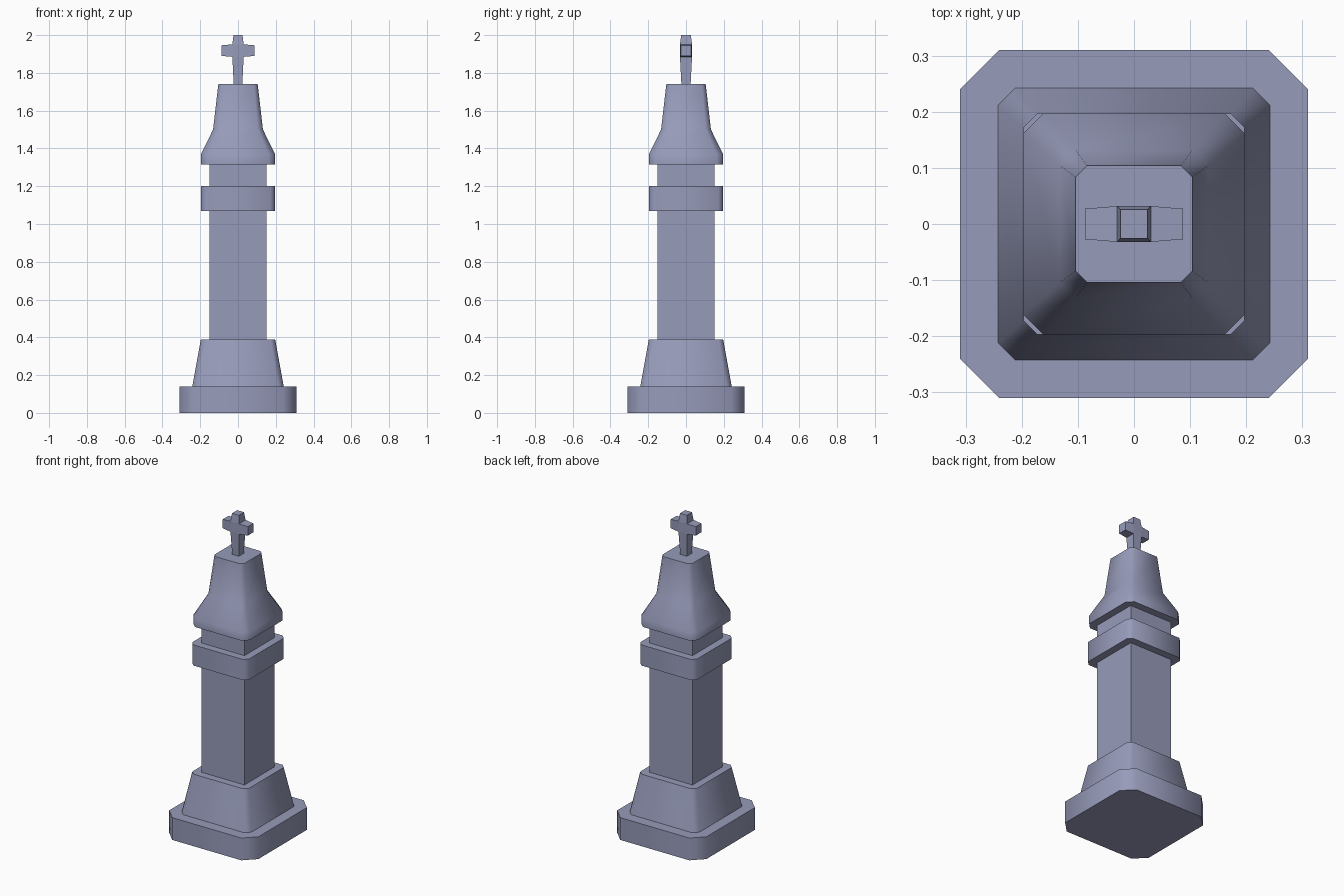
import bpy, bmesh, math
from mathutils import Vector

if "Cube" in bpy.data.objects:
    bpy.data.objects.remove(bpy.data.objects["Cube"])

stone = bpy.data.materials.new("blue_grey_stone")
stone.diffuse_color = (0.31, 0.33, 0.49, 1)
stone.use_nodes = True
stone.node_tree.nodes["Principled BSDF"].inputs["Base Color"].default_value = stone.diffuse_color


def finish(bm, name, smooth=True):
    bmesh.ops.recalc_face_normals(bm, faces=bm.faces)
    me = bpy.data.meshes.new(name)
    bm.to_mesh(me)
    bm.free()
    me.materials.append(stone)
    ob = bpy.data.objects.new(name, me)
    bpy.context.collection.objects.link(ob)
    if smooth:
        bpy.ops.object.select_all(action='DESELECT')
        ob.select_set(True)
        bpy.context.view_layer.objects.active = ob
        bpy.ops.object.shade_smooth_by_angle(angle=math.radians(50))
    return ob


def stack(name, levels):
    """Loft square rings; each level is (z, half width, corner chamfer)."""
    bm = bmesh.new()
    rings = []
    for z, h, c in levels:
        pts = []
        for sx, sy in ((1, 1), (-1, 1), (-1, -1), (1, -1)):
            a, b = (sx * h, sy * (h - c)), (sx * (h - c), sy * h)
            if c == 0:
                pts.append(a)
            else:
                pts += [a, b] if sx * sy > 0 else [b, a]
        rings.append([bm.verts.new((x, y, z)) for x, y in pts])
    for lo, hi in zip(rings, rings[1:]):
        n = len(lo)
        for i in range(n):
            j = (i + 1) % n
            bm.faces.new((lo[i], lo[j], hi[j], hi[i]))
    bm.faces.new(rings[0][::-1])
    bm.faces.new(rings[-1])
    return finish(bm, name)


# Column parts from the ground up
stack("base_plinth", [(0, 0.31, 0.07), (0.14, 0.31, 0.07)])
stack("pedestal", [(0.14, 0.242, 0.03), (0.388, 0.197, 0.025)])
stack("shaft", [(0.388, 0.15, 0), (1.315, 0.15, 0)])
stack("collar", [(1.07, 0.197, 0.025), (1.2, 0.197, 0.025)])
stack("cap", [(1.315, 0.197, 0.035), (1.368, 0.197, 0.035),
              (1.5, 0.132, 0.028), (1.742, 0.104, 0.02)])

# Cross: centre block with four limbs tapering outward
bm = bmesh.new()
centre = Vector((0, 0, 1.918))
bmesh.ops.create_cube(bm, size=1)
for v in bm.verts:
    v.co = centre + Vector((v.co.x * 0.06, v.co.y * 0.064, v.co.z * 0.066))
bm.normal_update()
limbs = [((0, 0, 1), 0.082, 0.8), ((0, 0, -1), 0.178, 0.76),
         ((1, 0, 0), 0.087, 0.85), ((-1, 0, 0), 0.087, 0.85)]
for d, reach, taper in limbs:
    d = Vector(d)
    face = max(bm.faces, key=lambda f: (f.calc_center_median() - centre).dot(d))
    new = bmesh.ops.extrude_discrete_faces(bm, faces=[face])["faces"][0]
    for v in new.verts:
        off = v.co - centre
        side = off - d * off.dot(d)
        v.co = centre + side * taper + d * reach
finish(bm, "cross", smooth=False)
